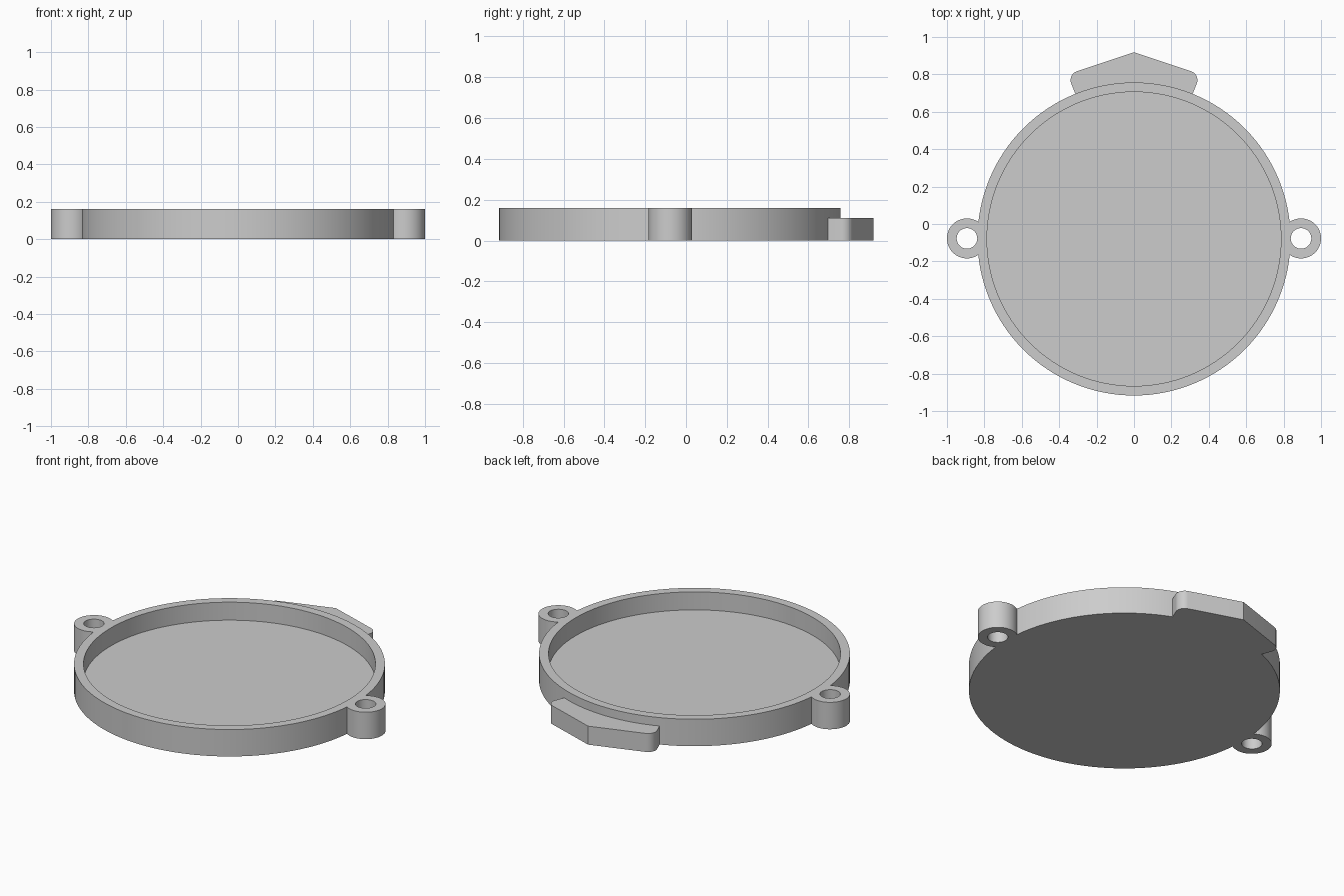
import bpy, bmesh, math
from mathutils import Vector

cube = bpy.data.objects.get("Cube")
if cube:
    bpy.data.objects.remove(cube, do_unlink=True)

CENTRE_Y = -0.08
OUTER_R, INNER_R = 0.837, 0.786
HEIGHT, FLOOR, TAB_HEIGHT = 0.16, 0.053, 0.11

grey = bpy.data.materials.new("plain grey")
grey.use_nodes = True
colour = (0.605, 0.605, 0.605, 1)
grey.diffuse_color = colour
grey.node_tree.nodes["Principled BSDF"].inputs["Base Color"].default_value = colour


def finish(name, bm, location=(0, 0, 0)):
    bmesh.ops.recalc_face_normals(bm, faces=bm.faces)
    mesh = bpy.data.meshes.new(name)
    bm.to_mesh(mesh)
    bm.free()
    mesh.materials.append(grey)
    obj = bpy.data.objects.new(name, mesh)
    obj.location = location
    bpy.context.collection.objects.link(obj)
    return obj


def lathe(name, profile, location, steps, closed):
    """Spin an (r, z) profile about the z axis."""
    bm = bmesh.new()
    verts = [bm.verts.new((r, 0, z)) for r, z in profile]
    edges = [bm.edges.new(pair) for pair in zip(verts, verts[1:])]
    if closed:
        edges.append(bm.edges.new((verts[-1], verts[0])))
    bmesh.ops.spin(bm, geom=verts + edges, cent=(0, 0, 0), axis=(0, 0, 1),
                   angle=math.tau, steps=steps, use_merge=True)
    bmesh.ops.remove_doubles(bm, verts=bm.verts, dist=1e-5)
    return finish(name, bm, location)


def prism(name, outline, height):
    bm = bmesh.new()
    base = bm.faces.new([bm.verts.new((x, y, 0)) for x, y in outline])
    top = bmesh.ops.extrude_face_region(bm, geom=[base], use_keep_orig=True)["geom"]
    bmesh.ops.translate(bm, vec=(0, 0, height),
                        verts=[v for v in top if isinstance(v, bmesh.types.BMVert)])
    return finish(name, bm)


def rounded(before, corner, after, radius, steps=10):
    """Arc that rounds off a corner between two straight edges."""
    c = Vector(corner)
    a, b = (Vector(before) - c).normalized(), (Vector(after) - c).normalized()
    half = math.acos(a.dot(b)) / 2
    centre = c + (a + b).normalized() * radius / math.sin(half)
    start = c + a * radius / math.tan(half) - centre
    end = c + b * radius / math.tan(half) - centre
    return [tuple(centre + start.lerp(end, i / steps).normalized() * radius)
            for i in range(steps + 1)]


# Shallow round dish with a raised rim
dish = lathe("round_dish", [(0, 0), (OUTER_R, 0), (OUTER_R, HEIGHT),
                            (INNER_R, HEIGHT), (INNER_R, FLOOR), (0, FLOOR)],
             (0, CENTRE_Y, 0), 128, False)

# Pierced screw lugs on both sides
parts = [lathe(side + "_lug", [(0.055, 0), (0.107, 0), (0.107, HEIGHT), (0.055, HEIGHT)],
               (x, CENTRE_Y + 0.003, 0), 48, True)
         for side, x in (("left", 0.893), ("right", -0.893))]

# Low pointed tab at the back, following the rim on its inner side
peak, corner, foot = (0, 0.918), (0.355, 0.80), (0.308, 0.68)
right_half = rounded(peak, corner, foot, 0.05)
arc = [(0.81 * math.sin(a), CENTRE_Y + 0.81 * math.cos(a))
       for a in (math.radians(22 - 4 * i) for i in range(12))]
outline = [peak] + right_half + arc + [(-x, y) for x, y in reversed(right_half)]
parts.append(prism("back_tab", outline, TAB_HEIGHT))

# Fuse everything into one body
for part in parts:
    mod = dish.modifiers.new("fuse", "BOOLEAN")
    mod.operation, mod.solver, mod.object = "UNION", "EXACT", part
bpy.context.view_layer.update()
fused = bpy.data.meshes.new_from_object(
    dish.evaluated_get(bpy.context.evaluated_depsgraph_get()))
dish.modifiers.clear()
dish.data = fused
for part in parts:
    bpy.data.objects.remove(part, do_unlink=True)

bpy.ops.object.select_all(action="DESELECT")
dish.select_set(True)
bpy.context.view_layer.objects.active = dish
bpy.ops.object.shade_smooth_by_angle(angle=math.radians(30))
